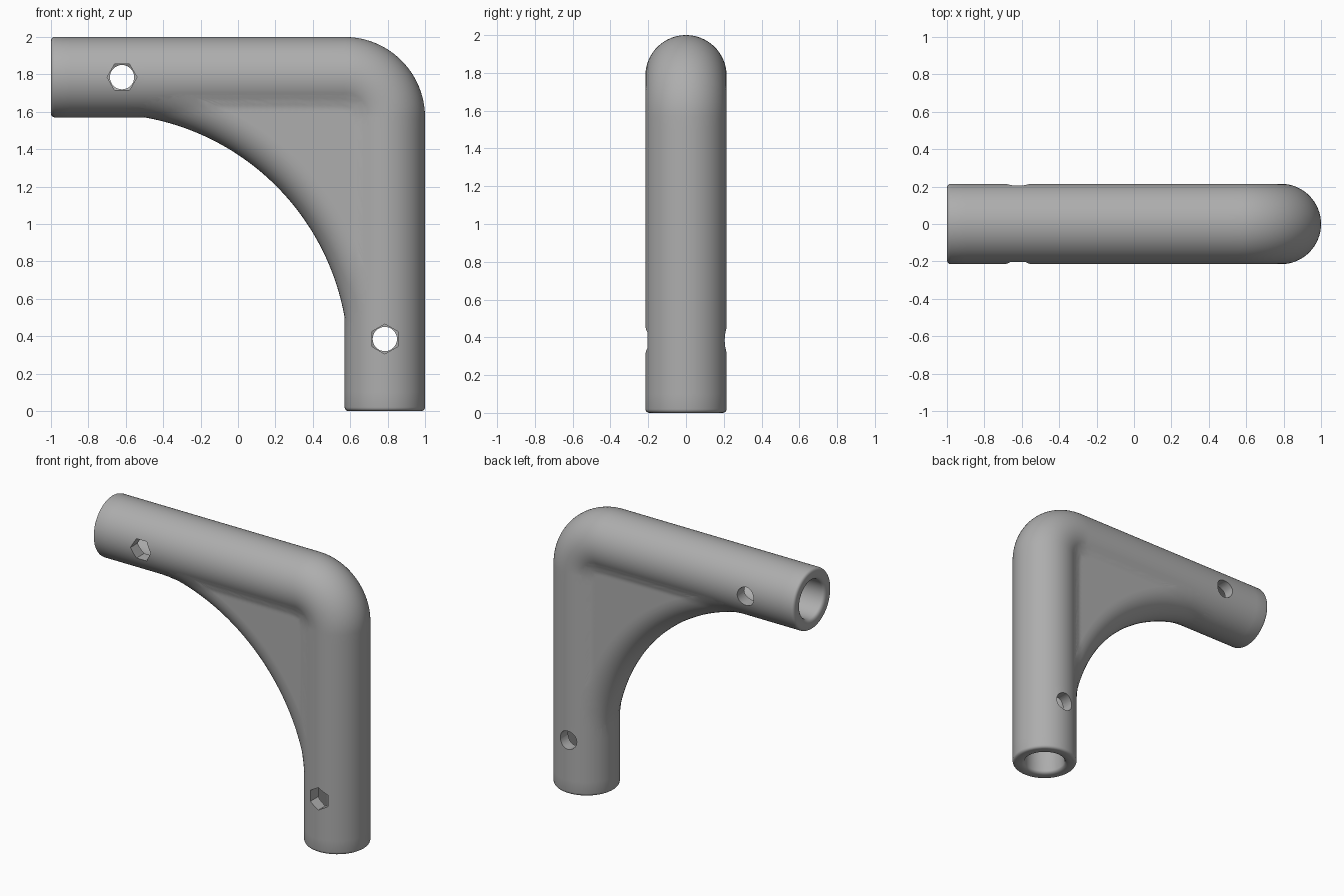
import bpy, bmesh
from math import sin, cos, pi, radians, hypot, sqrt

cube = bpy.data.objects.get("Cube")
if cube:
    bpy.data.objects.remove(cube, do_unlink=True)

R = 0.215                 # tube radius, also the bend radius of its axis
BORE = 0.135              # socket radius
BX, BZ = 0.57, 1.57       # bend centre
AXIS_X, AXIS_Z = BX + R, BZ + R
CX, CZ, ARC = -0.729, 0.271, 1.319   # gusset arc centre and radius
HALF = 0.17               # gusset half thickness

grey = bpy.data.materials.new("grey plastic")
grey.use_nodes = True
grey.diffuse_color = (0.42, 0.42, 0.42, 1)
grey.node_tree.nodes["Principled BSDF"].inputs["Base Color"].default_value = grey.diffuse_color


def loft(name, rings):
    """Closed solid through rings of equal point count, capped at both ends."""
    bm = bmesh.new()
    rows = [[bm.verts.new(p) for p in ring] for ring in rings]
    for a, b in zip(rows, rows[1:]):
        for i in range(len(a)):
            j = (i + 1) % len(a)
            bm.faces.new((a[i], a[j], b[j], b[i]))
    bm.faces.new(rows[0][::-1])
    bm.faces.new(rows[-1])
    bmesh.ops.remove_doubles(bm, verts=bm.verts, dist=1e-5)
    bmesh.ops.recalc_face_normals(bm, faces=bm.faces)
    mesh = bpy.data.meshes.new(name)
    bm.to_mesh(mesh)
    bm.free()
    mesh.materials.append(grey)
    obj = bpy.data.objects.new(name, mesh)
    bpy.context.collection.objects.link(obj)
    return obj


def ring(x, z, nx, nz, r, sides=64, turn=0.0):
    """Circle around (x, z) spanned by y and the in-plane normal."""
    angles = [turn + 2 * pi * i / sides for i in range(sides)]
    return [(x + r * nx * cos(a), r * sin(a), z + r * nz * cos(a)) for a in angles]


def arm(stations, horizontal):
    """Rings at (offset from the open end, radius) along one arm."""
    if horizontal:
        return [ring(-1 + o, AXIS_Z, 0, 1, r) for o, r in stations]
    return [ring(AXIS_X, o, 1, 0, r) for o, r in stations]


def pin(name, x, z, y0, y1, r, sides, turn=0.0):
    """Prism along y, used for drilling."""
    angles = [turn + 2 * pi * i / sides for i in range(sides)]
    return loft(name, [[(x + r * cos(a), y, z + r * sin(a)) for a in angles] for y in (y0, y1)])


def combine(target, other, operation):
    mod = target.modifiers.new("cut", "BOOLEAN")
    mod.operation, mod.object, mod.solver = operation, other, "EXACT"
    bpy.ops.object.select_all(action="DESELECT")
    bpy.context.view_layer.objects.active = target
    target.select_set(True)
    bpy.ops.object.modifier_apply(modifier=mod.name)
    bpy.data.objects.remove(other, do_unlink=True)


# Bent tube with softened open ends
end = [(0, R - 0.02), (0.002, R - 0.012), (0.006, R - 0.006), (0.012, R - 0.002), (0.02, R)]
end += [(0.1 + 0.1 * i, R) for i in range(15)]
bend = []
for i in range(25):
    t = pi / 2 * (1 - i / 24)
    bend.append(ring(BX + R * cos(t), BZ + R * sin(t), cos(t), sin(t), R))
bracket = loft("corner_bracket", arm(end, True) + bend + arm(end[::-1], False))


# Gusset whose round edge and flat sides blend into the tube
def tube_height(x, z):
    if x < BX:
        d = AXIS_Z - z
    elif z < BZ:
        d = AXIS_X - x
    else:
        d = hypot(x - BX, z - BZ) - R
    return sqrt(max(0, R * R - d * d))


def web_height(x, z, s):
    a = tube_height(x, z)
    b = HALF if s > HALF else sqrt(s * (2 * HALF - s))
    k = min(0.04, a * 0.5 + 1e-4)
    blend = max(0, k - abs(a - b)) ** 2 / (4 * k)
    return max(max(a, b) + blend - (0.002 if a > b else 0), 0.001)


columns = []
for i in range(73):
    t = radians(5.5 + 79 * i / 72)
    reach = min((AXIS_Z - CZ) / cos(t), (AXIS_X - CX) / sin(t)) - ARC
    steps = [HALF * (1 - cos(pi / 2 * j / 10)) for j in range(1, 11)]
    steps += [HALF + (reach - HALF) * j / 40 for j in range(1, 41)]
    side = []
    for s in steps:
        x, z = CX + (ARC + s) * sin(t), CZ + (ARC + s) * cos(t)
        side.append((x, web_height(x, z, s), z))
    tip = (CX + ARC * sin(t), 0, CZ + ARC * cos(t))
    columns.append([tip] + side + [(x, -y, z) for x, y, z in side[::-1]])
combine(bracket, loft("gusset", columns), "UNION")

# Round sockets with flared mouths
socket = [(-0.05, BORE + 0.022), (0, BORE + 0.022), (0.004, BORE + 0.012),
          (0.01, BORE + 0.004), (0.02, BORE), (0.7, BORE)]
for horizontal in (True, False):
    combine(bracket, loft("socket", arm(socket, horizontal)), "DIFFERENCE")

# Bolt holes: round right through, with hexagonal nut pockets at the front
for x, z, turn in ((-0.62, AXIS_Z, 0), (AXIS_X, 0.385, pi / 6)):
    combine(bracket, pin("bolt_hole", x, z, -0.4, 0.4, 0.065, 32), "DIFFERENCE")
    combine(bracket, pin("nut_pocket", x, z, -0.4, -0.1, 0.08, 6, turn), "DIFFERENCE")

bpy.ops.object.shade_smooth_by_angle(angle=radians(35))
